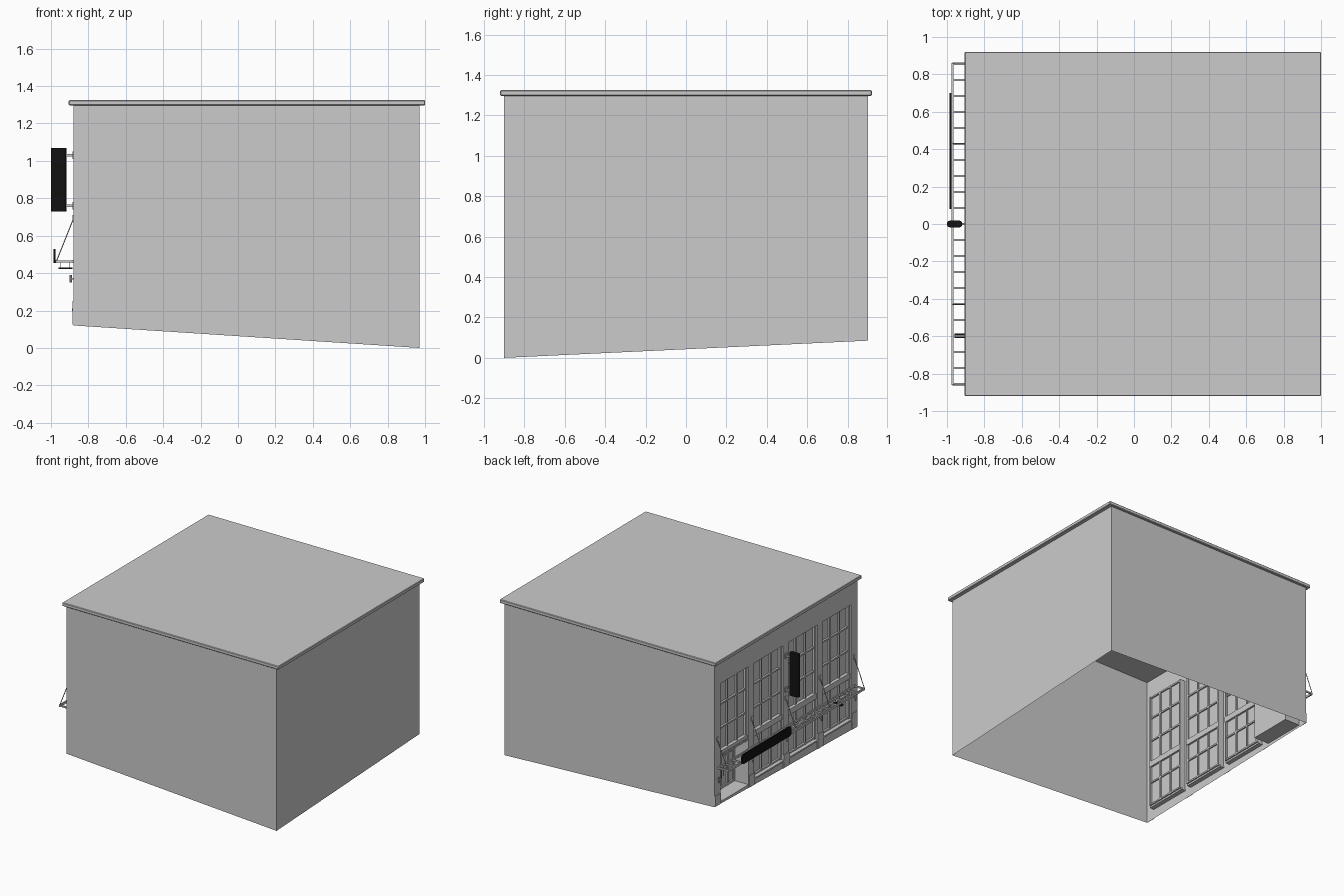
import bpy, bmesh, math
from mathutils import Vector

if "Cube" in bpy.data.objects:
    bpy.data.objects.remove(bpy.data.objects["Cube"])

XF, XB, YW, TOP = -0.88, 0.97, 0.9, 1.30      # facade, rear wall, half depth, wall top
SILL, MID, HEAD = 0.21, 0.55, 1.12            # window levels
BAYS = [(-0.82, -0.47), (-0.40, -0.035), (0.035, 0.40), (0.47, 0.82)]
PIERS = [-0.86, -0.43, 0.0, 0.43, 0.86]
REC = 0.035                                   # window recess

black = bpy.data.materials.new("black")
black.diffuse_color = (0.006, 0.006, 0.006, 1)
black.use_nodes = True
black.node_tree.nodes["Principled BSDF"].inputs["Base Color"].default_value = black.diffuse_color


def ground(y):
    """Height of the sloping street along the facade."""
    return 0.12 + (y + YW) / (2 * YW) * 0.045


def finish(name, bm, mat=None):
    me = bpy.data.meshes.new(name)
    bm.to_mesh(me)
    bm.free()
    ob = bpy.data.objects.new(name, me)
    bpy.context.collection.objects.link(ob)
    if mat:
        me.materials.append(mat)
    return ob


def quad(bm, *pts):
    bm.faces.new([bm.verts.new(p) for p in pts])


def add_box(bm, x0, x1, y0, y1, z0, z1):
    vs = bmesh.ops.create_cube(bm, size=1)["verts"]
    for v in vs:
        v.co = Vector(((x0 + x1) / 2 + v.co.x * (x1 - x0),
                       (y0 + y1) / 2 + v.co.y * (y1 - y0),
                       (z0 + z1) / 2 + v.co.z * (z1 - z0)))


def boxes(name, dims, mat=None, bevel=0, segments=2):
    bm = bmesh.new()
    for d in dims:
        add_box(bm, *d)
    ob = finish(name, bm, mat)
    if bevel:
        m = ob.modifiers.new("bevel", "BEVEL")
        m.width, m.segments = bevel, segments
    return ob


def rods(name, pairs, r, sides=6, mat=None):
    bm = bmesh.new()
    for a, b in pairs:
        a, b = Vector(a), Vector(b)
        vs = bmesh.ops.create_cone(bm, cap_ends=True, segments=sides, radius1=r,
                                   radius2=r, depth=(b - a).length)["verts"]
        q = Vector((0, 0, 1)).rotation_difference(b - a)
        for v in vs:
            v.co = q @ v.co + (a + b) / 2
    return finish(name, bm, mat)


# three plain walls, open underneath
bm = bmesh.new()
quad(bm, (XF, -YW, 0.12), (XB, -YW, 0), (XB, -YW, TOP), (XF, -YW, TOP))
quad(bm, (XB, -YW, 0), (XB, YW, 0.085), (XB, YW, TOP), (XB, -YW, TOP))
quad(bm, (XB, YW, 0.085), (XF, YW, ground(YW)), (XF, YW, TOP), (XB, YW, TOP))
finish("plain_walls", bm)

# street facade with recessed bays
bm = bmesh.new()


def wall(y0, y1, z0a, z0b, z1):
    quad(bm, (XF, y1, z0b), (XF, y0, z0a), (XF, y0, z1), (XF, y1, z1))


def recess(y0, y1, z0, z1, d):
    a, b = XF, XF + d
    quad(bm, (b, y1, z0), (b, y0, z0), (b, y0, z1), (b, y1, z1))
    quad(bm, (a, y0, z0), (b, y0, z0), (b, y1, z0), (a, y1, z0))
    quad(bm, (a, y0, z1), (a, y1, z1), (b, y1, z1), (b, y0, z1))
    quad(bm, (a, y0, z0), (a, y0, z1), (b, y0, z1), (b, y0, z0))
    quad(bm, (a, y1, z0), (b, y1, z0), (b, y1, z1), (a, y1, z1))


edges = [-YW] + [y for bay in BAYS for y in bay] + [YW]
for i in range(0, len(edges), 2):
    wall(edges[i], edges[i + 1], ground(edges[i]), ground(edges[i + 1]), TOP)
for i, (y0, y1) in enumerate(BAYS):
    door = i == 3
    wall(y0, y1, ground(y0), ground(y1), 0.18 if door else SILL)
    wall(y0, y1, HEAD, HEAD, TOP)
    if door:
        recess(y0, y1, MID, HEAD, REC)
        recess(y0, y1, 0.18, MID, 0.13)
    else:
        recess(y0, y1, SILL, HEAD, REC)
finish("street_facade", bm)

# flat roof slab
boxes("roof_slab", [(-0.905, 1.0, -0.92, 0.92, 1.297, 1.325)], bevel=0.004, segments=1)

# window frames, mullions and transoms
P = XF + REC
bars, beams = [], []
for i, (y0, y1) in enumerate(BAYS):
    base = MID if i == 3 else SILL
    for y in (y0 + 0.008, y1 - 0.008):
        bars.append((P - 0.02, P + 0.012, y - 0.008, y + 0.008, base, HEAD))
    for k in (1, 2):
        y = y0 + (y1 - y0) * k / 3
        bars.append((P - 0.015, P + 0.010, y - 0.006, y + 0.006, base, HEAD))
    for z in (0.75, 0.94, HEAD - 0.008) + ((SILL + 0.008, 0.40) if i != 3 else ()):
        bars.append((P - 0.015, P + 0.010, y0, y1, z - 0.006, z + 0.006))
    beams.append((XF + 0.008, P + 0.015, y0, y1, 0.53, 0.575))
    if i != 3:
        beams.append((XF - 0.008, P, y0 - 0.005, y1 + 0.005, SILL - 0.012, SILL))
boxes("window_frames", bars)
boxes("transoms_and_sills", beams)

# recessed entrance doors
D = XF + 0.13
y0, y1 = BAYS[3]
ym = (y0 + y1) / 2
door = [(D - 0.012, D, y - 0.008, y + 0.008, 0.18, 0.53) for y in (y0 + .01, ym - .085, ym, ym + .085, y1 - .01)]
door += [(D - 0.012, D, y0, y1, z - 0.008, z + 0.008) for z in (0.19, 0.44, 0.52)]
boxes("entrance_door_frame", door)
rods("door_handles", [((D - 0.022, ym + s, 0.28), (D - 0.022, ym + s, 0.36)) for s in (-.018, .018)], 0.003)

# pier base blocks
boxes("pier_bases", [(XF - 0.006, XF, max(-YW, y - 0.035), min(YW, y + 0.035), ground(y) + 0.003, 0.25)
                     for y in PIERS])

# canopy ladder frame
frame = [(-0.976, -0.966, -0.86, 0.86, 0.453, 0.470), (-0.890, -0.880, -0.86, 0.86, 0.453, 0.470)]
for k in range(21):
    y = -0.855 + k * 0.0855
    frame.append((-0.970, -0.880, y - 0.005, y + 0.005, 0.456, 0.468))
boxes("canopy_frame", frame)

# canopy tie rods and wall plates
rods("canopy_tie_rods", [((-0.970, y, 0.465), (-0.880, y, 0.69)) for y in PIERS], 0.003)
boxes("tie_rod_plates", [(XF - 0.005, XF, y - 0.01, y + 0.01, 0.675, 0.71) for y in PIERS])

# fascia sign on the canopy edge
bm = bmesh.new()
add_box(bm, -0.986, -0.976, 0.08, 0.70, 0.453, 0.53)
ends = [e for e in bm.edges if abs((e.verts[0].co - e.verts[1].co).x) > 0.005]
bmesh.ops.bevel(bm, geom=ends, offset=0.025, segments=5, profile=0.5, affect="EDGES")
finish("fascia_sign", bm, black)

# projecting blade sign, rounded in plan
bm = bmesh.new()
add_box(bm, -1.0, -0.918, -0.018, 0.018, 0.73, 1.07)
ends = [e for e in bm.edges if abs((e.verts[0].co - e.verts[1].co).z) > 0.1]
bmesh.ops.bevel(bm, geom=ends, offset=0.016, segments=4, profile=0.5, affect="EDGES")
finish("blade_sign", bm, black)
boxes("blade_sign_brackets", [(-0.93, XF, -0.006, 0.006, z - 0.006, z + 0.006) for z in (0.76, 1.03)])
boxes("bracket_plates", [(XF - 0.006, XF, -0.015, 0.015, z - 0.02, z + 0.02) for z in (0.76, 1.03)])

# small sign hung under the canopy
boxes("hanging_sign", [(-0.96, -0.885, -0.61, -0.585, 0.421, 0.431)], black)
rods("sign_hangers", [((x, -0.598, 0.43), (x, -0.598, 0.46)) for x in (-0.95, -0.90)], 0.002)

# wall lamps on the piers
rods("wall_lamps", [((-0.894, y, 0.35), (-0.894, y, 0.39)) for y in PIERS], 0.006, 8)
boxes("lamp_arms", [(-0.894, XF, y - 0.004, y + 0.004, 0.366, 0.374) for y in PIERS])
